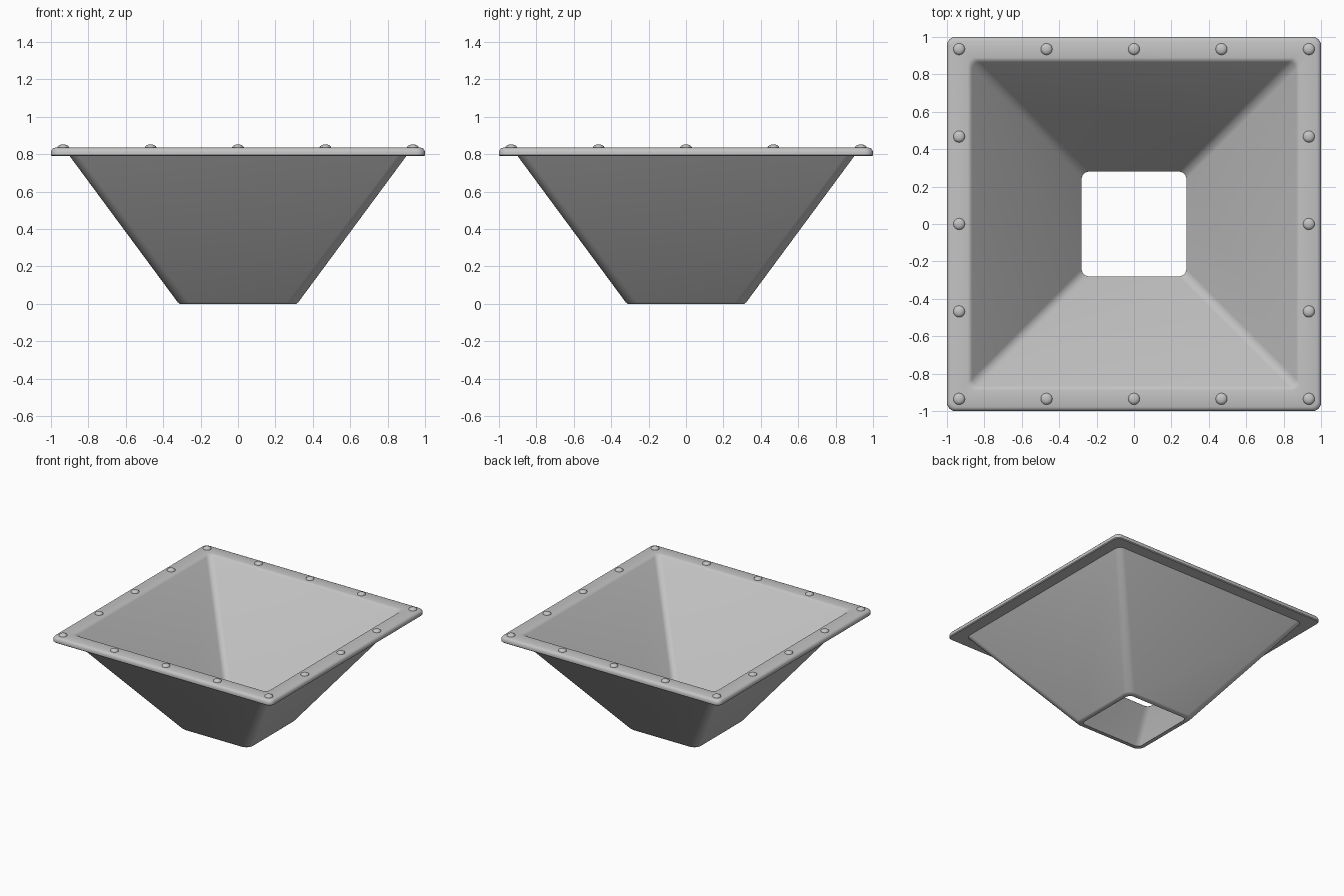
import bpy, bmesh, math

if "Cube" in bpy.data.objects:
    bpy.data.objects.remove(bpy.data.objects["Cube"])

steel = bpy.data.materials.new("grey_steel")
steel.diffuse_color = (0.55, 0.55, 0.55, 1)
steel.use_nodes = True
steel.node_tree.nodes["Principled BSDF"].inputs["Base Color"].default_value = steel.diffuse_color


def finish(name, bm, angle):
    bmesh.ops.recalc_face_normals(bm, faces=bm.faces)
    mesh = bpy.data.meshes.new(name)
    bm.to_mesh(mesh)
    bm.free()
    mesh.materials.append(steel)
    obj = bpy.data.objects.new(name, mesh)
    bpy.context.collection.objects.link(obj)
    bpy.ops.object.select_all(action='DESELECT')
    obj.select_set(True)
    bpy.context.view_layer.objects.active = obj
    bpy.ops.object.shade_smooth_by_angle(angle=math.radians(angle))
    return obj


def rounded_square(bm, half, radius, z, steps=6):
    """Ring of vertices around a square with rounded corners."""
    ring = []
    for corner in range(4):
        mid = math.radians(45 + 90 * corner)
        cx = math.copysign(half - radius, math.cos(mid))
        cy = math.copysign(half - radius, math.sin(mid))
        for i in range(steps + 1):
            a = math.radians(90 * corner + 90 * i / steps)
            ring.append(bm.verts.new((cx + radius * math.cos(a),
                                      cy + radius * math.sin(a), z)))
    return ring


# Hopper: one closed cross-section (half width, corner radius, height)
profile = [
    (0.28, 0.04, 0.0), (0.312, 0.06, 0.0), (0.322, 0.062, 0.008),   # outlet lip
    (0.90, 0.05, 0.79),                                            # outer wall
    (0.994, 0.040, 0.79), (1.0, 0.045, 0.796), (1.0, 0.045, 0.812),  # flange edge
    (0.997, 0.043, 0.822), (0.989, 0.038, 0.831), (0.978, 0.034, 0.835),
    (0.888, 0.04, 0.835), (0.877, 0.04, 0.832), (0.866, 0.04, 0.821),  # mouth
]
bm = bmesh.new()
rings = [rounded_square(bm, *p) for p in profile]
for lower, upper in zip(rings, rings[1:] + rings[:1]):
    n = len(lower)
    for i in range(n):
        j = (i + 1) % n
        bm.faces.new((lower[i], lower[j], upper[j], upper[i]))
finish("hopper", bm, 40)

# Rivets: shallow domes evenly spaced round the flange
R, SINK = 0.031, 0.832
step = 0.935 / 2
spots = [(i * step, j * step) for i in range(-2, 3) for j in range(-2, 3)
         if max(abs(i), abs(j)) == 2]
dome = [(R, 0.0), (R, 0.006), (0.027, 0.012), (0.019, 0.017), (0.010, 0.0195)]
for k, (x, y) in enumerate(spots):
    bm = bmesh.new()
    loops = [[bm.verts.new((x + r * math.cos(math.tau * i / 20),
                            y + r * math.sin(math.tau * i / 20), SINK + h))
              for i in range(20)] for r, h in dome]
    for a, b in zip(loops, loops[1:]):
        for i in range(20):
            j = (i + 1) % 20
            bm.faces.new((a[i], a[j], b[j], b[i]))
    bm.faces.new(loops[0][::-1])
    bm.faces.new(loops[-1])
    finish(f"rivet_{k + 1}", bm, 60)
